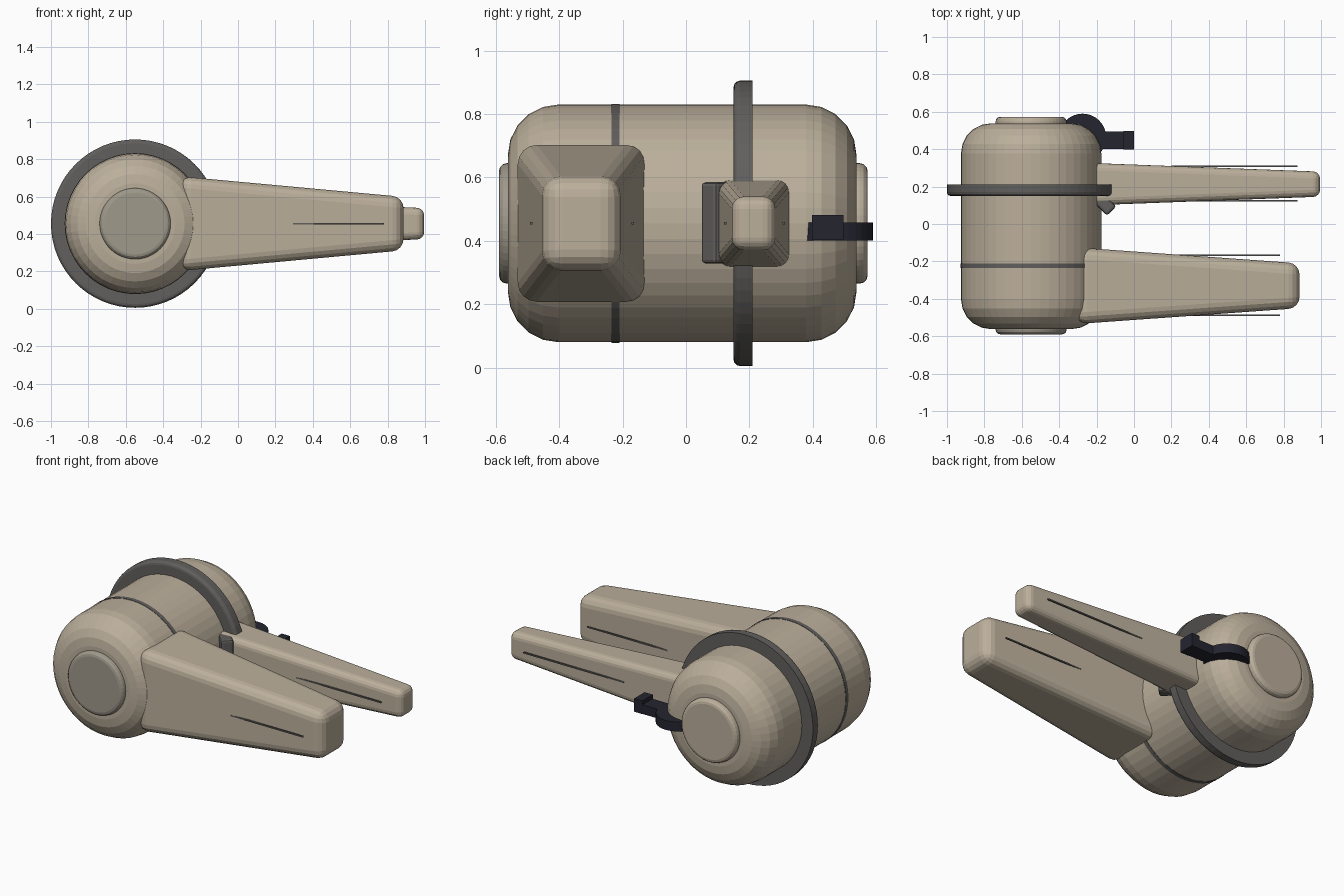
import bpy, bmesh, math
from mathutils import Matrix, Vector

cube = bpy.data.objects.get("Cube")
if cube:
    bpy.data.objects.remove(cube, do_unlink=True)

AX, AZ = -0.55, 0.455      # axis of the drum, running along y


def material(name, rgb):
    m = bpy.data.materials.new(name)
    m.use_nodes = True
    m.diffuse_color = (*rgb, 1)
    m.node_tree.nodes["Principled BSDF"].inputs["Base Color"].default_value = (*rgb, 1)
    return m


TAN = material("warm tan", (0.50, 0.43, 0.33))
CAP = material("dull tan", (0.35, 0.32, 0.26))
GREY = material("dark grey", (0.12, 0.115, 0.11))
NAVY = material("navy black", (0.018, 0.018, 0.030))


def finish(name, bm, mat):
    bmesh.ops.recalc_face_normals(bm, faces=bm.faces)
    mesh = bpy.data.meshes.new(name)
    bm.to_mesh(mesh)
    bm.free()
    mesh.materials.append(mat)
    ob = bpy.data.objects.new(name, mesh)
    bpy.context.collection.objects.link(ob)
    return ob


def arc(cy, cr, radius, start, end, steps):
    """Profile points (y, r) on an arc, angles in degrees from +r."""
    for i in range(steps + 1):
        a = math.radians(start + (end - start) * i / steps)
        yield cy + radius * math.sin(a), cr + radius * math.cos(a)


def lathe(name, profile, mat, sides=48):
    """Spin a (y, r) profile round the drum axis and close both ends."""
    bm = bmesh.new()
    rings = []
    for y, r in profile:
        angles = [math.tau * i / sides for i in range(sides)]
        rings.append([bm.verts.new((AX + r * math.cos(a), y, AZ + r * math.sin(a)))
                      for a in angles])
    for a, b in zip(rings, rings[1:]):
        for i in range(sides):
            j = (i + 1) % sides
            bm.faces.new((a[i], a[j], b[j], b[i]))
    bm.faces.new(rings[0])
    bm.faces.new(rings[-1])
    return finish(name, bm, mat)


def box(name, low, high, mat, turn=0, bevel=0):
    low, high = Vector(low), Vector(high)
    size = high - low
    bm = bmesh.new()
    bmesh.ops.create_cube(bm, size=1)
    bmesh.ops.scale(bm, vec=size, verts=bm.verts)
    if bevel:
        bmesh.ops.bevel(bm, geom=bm.edges[:], offset=bevel, segments=2,
                        profile=0.5, affect='EDGES')
    bm.transform(Matrix.Translation((low + high) / 2) @ Matrix.Rotation(turn, 4, 'Z'))
    return finish(name, bm, mat)


def arm(name, x0, x1, y, base, tip, bevel):
    """Tapered rounded beam; base and tip are half sizes in y and z."""
    bm = bmesh.new()
    bmesh.ops.create_cube(bm, size=2)
    for v in bm.verts:
        x, half = (x1, tip) if v.co.x > 0 else (x0, base)
        v.co = (x, y + v.co.y * half[0], AZ + v.co.z * half[1])
    bmesh.ops.bevel(bm, geom=bm.edges[:], offset=bevel, segments=4,
                    profile=0.5, affect='EDGES')
    return finish(name, bm, mat=TAN)


# Drum with rounded ends
FRONT, BACK, RADIUS, ROUND = -0.562, 0.538, 0.375, 0.16
lathe("drum", [*arc(FRONT + ROUND, RADIUS - ROUND, ROUND, -90, 0, 5),
               *arc(BACK - ROUND, RADIUS - ROUND, ROUND, 0, 90, 5)], TAN)

# End caps
lathe("front_cap", [*arc(-0.565, 0.165, 0.025, -90, 0, 3), (-0.5, 0.19)], CAP)
lathe("back_cap", [(0.48, 0.19), *arc(0.548, 0.165, 0.025, 0, 90, 3)], TAN)

# Seam band and raised collar
lathe("seam_band", [(-0.235, 0.377), (-0.21, 0.377)], GREY)
lathe("collar", [*arc(0.17, 0.43, 0.02, -90, 0, 3), (0.21, 0.45)], GREY, sides=64)

# Arms
arm("front_arm", -0.31, 0.885, -0.33, (0.205, 0.253), (0.12, 0.143), 0.06)
arm("rear_arm", -0.25, 0.995, 0.213, (0.114, 0.138), (0.067, 0.083), 0.038)

# Thin slats along both sides of each arm
for name, y, offset, x0, x1 in (("front_arm_slat", -0.328, 0.16, 0.2, 0.78),
                                ("rear_arm_slat", 0.216, 0.092, 0.2, 0.875)):
    for side in (-1, 1):
        c = y + side * offset
        box(name, (x0, c - 0.004, AZ - 0.004), (x1, c + 0.004, AZ + 0.004), GREY)

# Bracket tucked between the drum and the rear arm
box("arm_bracket", (-0.205, 0.07, 0.328), (-0.105, 0.14, 0.585), GREY,
    turn=math.radians(135), bevel=0.012)

# Hook at the back: disc, neck and end block
bm = bmesh.new()
bmesh.ops.create_cone(bm, cap_ends=True, segments=32, radius1=0.126, radius2=0.126,
                      depth=0.057, matrix=Matrix.Translation((-0.275, 0.464, 0.43)))
finish("hook_disc", bm, NAVY)
box("hook_neck", (-0.2, 0.4, 0.402), (-0.05, 0.495, 0.458), NAVY)
box("hook_block", (-0.055, 0.397, 0.402), (0, 0.497, 0.482), NAVY)
